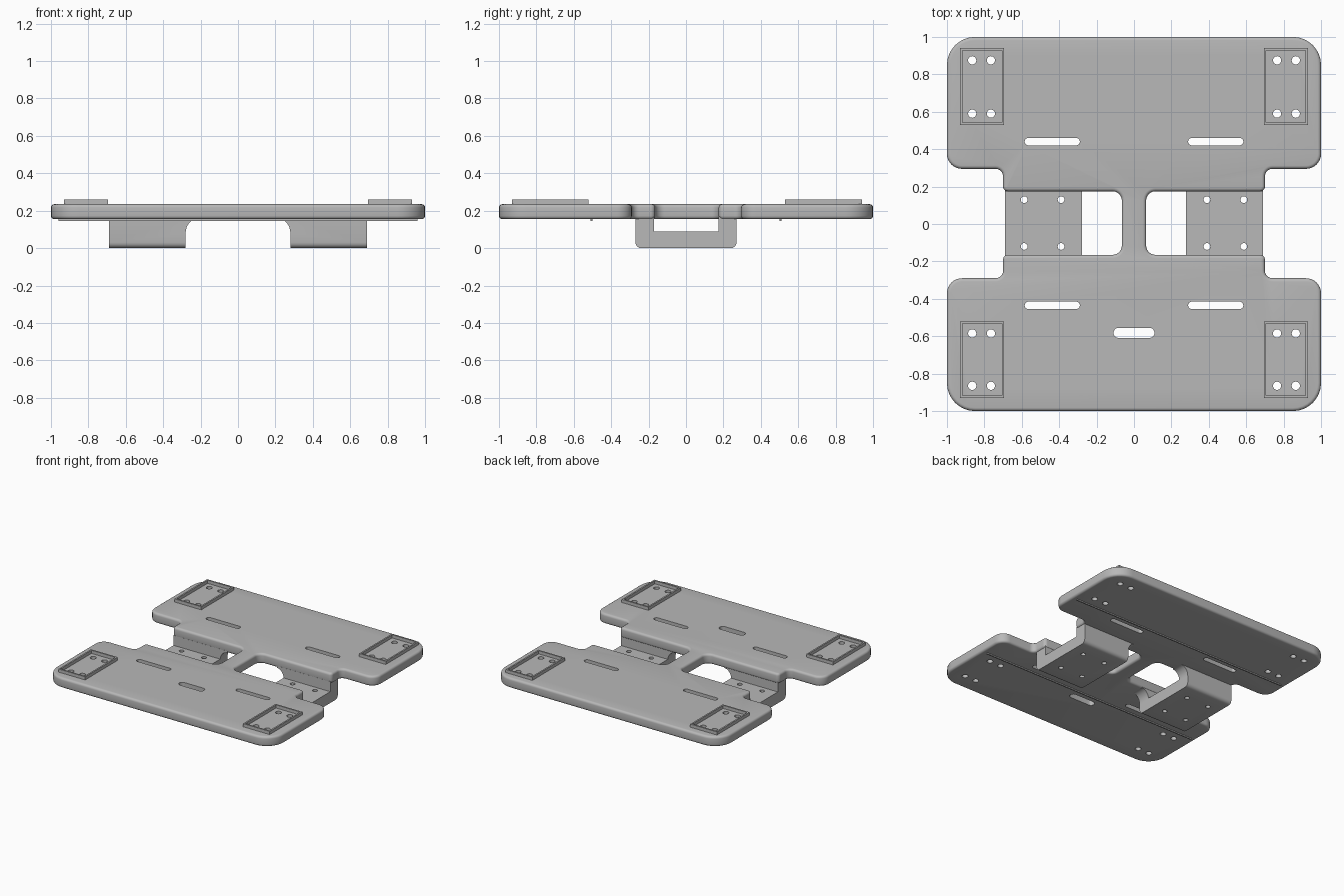
import bpy, bmesh
from math import pi, cos, sin
from mathutils import Vector

cube = bpy.data.objects.get("Cube")
if cube:
    bpy.data.objects.remove(cube, do_unlink=True)

grey = bpy.data.materials.new("grey_metal")
grey.use_nodes = True
grey.diffuse_color = (0.48, 0.48, 0.48, 1)
grey.node_tree.nodes["Principled BSDF"].inputs["Base Color"].default_value = (0.48, 0.48, 0.48, 1)


def rounded(corners, steps=8):
    """Replace each (x, y, radius) right-angle corner by an arc."""
    out = []
    for i, (x, y, r) in enumerate(corners):
        p = Vector((x, y))
        if r == 0:
            out.append(p)
            continue
        a = (Vector(corners[i - 1][:2]) - p).normalized() * r
        b = (Vector(corners[(i + 1) % len(corners)][:2]) - p).normalized() * r
        for k in range(steps + 1):
            t = pi / 2 * k / steps
            out.append(p + a * (1 - sin(t)) + b * (1 - cos(t)))
    return out


def prism(bm, points, low, high, axis="z"):
    """Extrude a profile along z, or an x-z profile along y."""
    place = (lambda p, h: (p[0], p[1], h)) if axis == "z" else (lambda p, h: (p[0], h, p[1]))
    bottom = [bm.verts.new(place(p, low)) for p in points]
    top = [bm.verts.new(place(p, high)) for p in points]
    faces = [bm.faces.new(bottom), bm.faces.new(top)]
    for i in range(len(points)):
        faces.append(bm.faces.new((bottom[i - 1], bottom[i], top[i], top[i - 1])))
    bmesh.ops.recalc_face_normals(bm, faces=faces)


def rect(x0, x1, y0, y1):
    return [(x0, y0), (x1, y0), (x1, y1), (x0, y1)]


def slot(x, y, length, radius, steps=12):
    """Outline of a round-ended slot, or a circle if length is zero."""
    half = length / 2 
    pts = []
    for side in (1, -1):
        for k in range(steps + (1 if half else 0)):
            t = pi * k / steps - pi / 2
            pts.append((x + side * (half + radius * cos(t)), y + side * radius * sin(t)))
    return pts


def make(name, bm):
    mesh = bpy.data.meshes.new(name)
    bm.to_mesh(mesh)
    bm.free()
    ob = bpy.data.objects.new(name, mesh)
    bpy.context.collection.objects.link(ob)
    mesh.materials.append(grey)
    return ob


def activate(ob):
    bpy.ops.object.select_all(action="DESELECT")
    ob.select_set(True)
    bpy.context.view_layer.objects.active = ob


def cut(ob, bm):
    cutter = make("cutter", bm)
    cutter.hide_render = True
    mod = ob.modifiers.new("cut", "BOOLEAN")
    mod.operation, mod.solver, mod.object = "DIFFERENCE", "EXACT", cutter
    activate(ob)
    bpy.ops.object.modifier_apply(modifier=mod.name)
    bpy.data.objects.remove(cutter, do_unlink=True)


def smooth(ob):
    activate(ob)
    bpy.ops.object.shade_smooth_by_angle(angle=0.52)


# Main plate: two wide halves joined by a narrow neck
BOTTOM, TOP = 0.155, 0.235
right = [(1, -1, .15), (1, -.29, .08), (.7, -.29, .04), (.7, -.165, .025), (.065, -.165, .05),
         (.065, .175, .05), (.7, .175, .025), (.7, .295, .04), (1, .295, .08), (1, 1, .15)]
outline = rounded(right + [(-x, y, r) for x, y, r in reversed(right)])
bm = bmesh.new()
prism(bm, outline, BOTTOM, TOP)
rims = [e for e in bm.edges if abs(e.verts[0].co.z - e.verts[1].co.z) < 1e-5]
bmesh.ops.bevel(bm, geom=rims, offset=0.018, segments=4, profile=0.5, affect="EDGES")
plate = make("main_plate", bm)

# Slots and mounting holes through the plate
bm = bmesh.new()
for side in (-1, 1):
    for y in (-.435, .44):
        prism(bm, slot(side * .437, y, .255, .02), 0.1, 0.3)
    for x in (.765, .865):
        for y in (-.865, -.585, .59, .875):
            prism(bm, slot(side * x, y, 0, .022), 0.1, 0.3)
prism(bm, slot(0, -.582, .165, .027), 0.1, 0.3)
cut(plate, bm)
smooth(plate)

for side, label in ((1, "left"), (-1, "right")):
    # Hanging channel, flared into the plate at its inner end
    profile = [(.69, 0), (.69, .17), (.22, .17), (.22, BOTTOM)]
    for k in range(9):
        t = pi / 2 * k / 8
        profile.append((.22 + .06 * sin(t), BOTTOM - .075 * (1 - cos(t))))
    profile.append((.28, 0))
    bm = bmesh.new()
    prism(bm, [(side * x, z) for x, z in profile], -.27, .27, "y")
    lower = [e for e in bm.edges if all(v.co.z < 1e-4 for v in e.verts)
             and abs(e.verts[0].co.y - e.verts[1].co.y) < 1e-4]
    bmesh.ops.bevel(bm, geom=lower, offset=0.03, segments=4, profile=0.5, affect="EDGES")
    channel = make(label + "_channel", bm)
    bm = bmesh.new()
    prism(bm, rect(side * .1, side * .8, -.17, .175), .09, .3)
    cut(channel, bm)
    bm = bmesh.new()
    for x in (.39, .587):
        for y in (-.12, .13):
            prism(bm, slot(side * x, y, 0, .018), -.1, .2)
    cut(channel, bm)
    smooth(channel)

    # Raised rectangular frames around the mounting holes
    for y0, y1, end in ((-.93, -.52, "front"), (.53, .94, "back")):
        bm = bmesh.new()
        prism(bm, rect(side * .695, side * .93, y0, y1), TOP - .005, .26)
        frame = make(end + "_" + label + "_frame", bm)
        bm = bmesh.new()
        prism(bm, rect(side * .707, side * .918, y0 + .012, y1 - .012), .2, .3)
        cut(frame, bm)

# Thin ribs along the underside
for y, end in ((-.505, "front"), (.505, "back")):
    bm = bmesh.new()
    prism(bm, rect(-.96, .96, y - .005, y + .005), .146, .16)
    make(end + "_underside_rib", bm)
